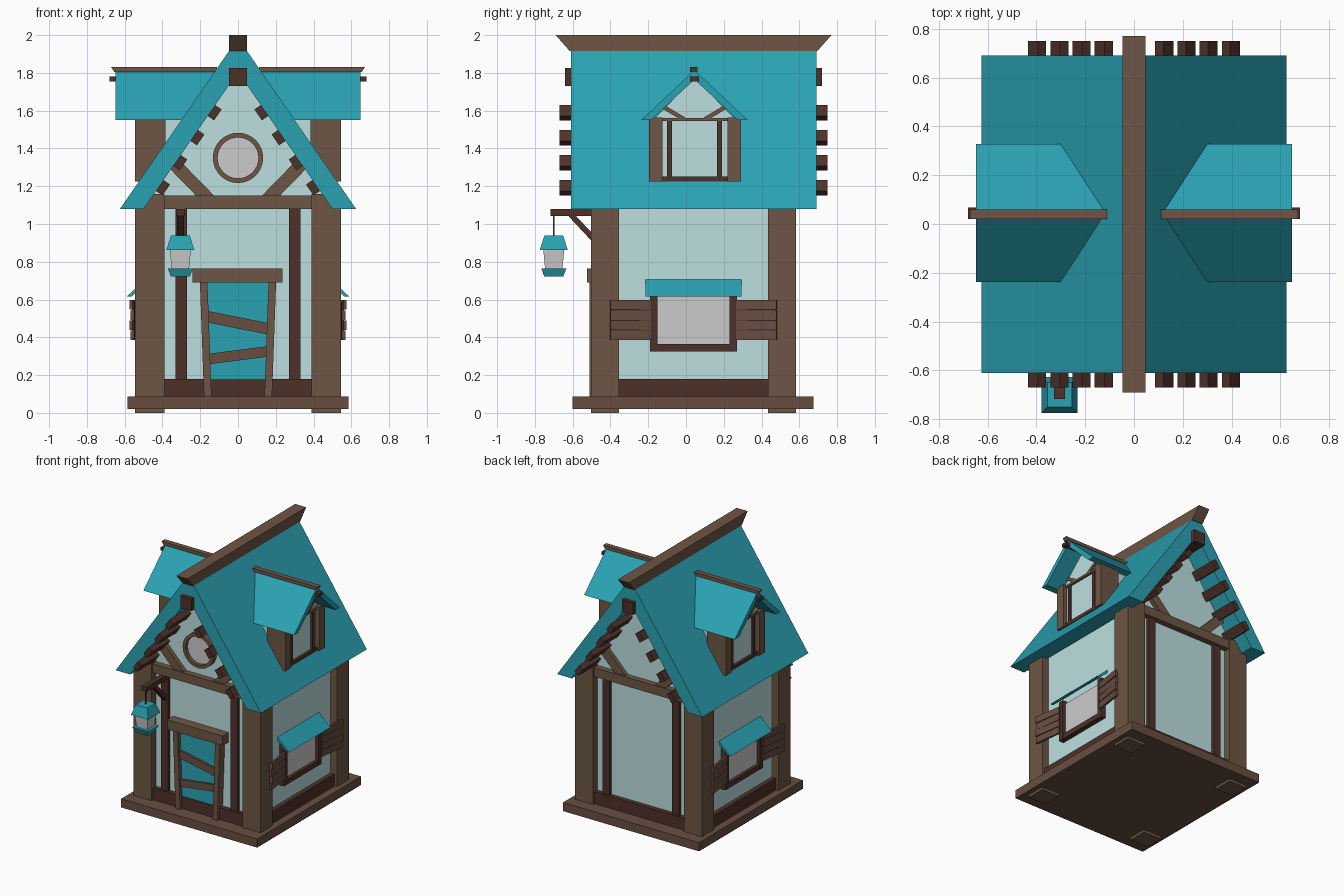
import bpy, bmesh, math
from mathutils import Vector

if "Cube" in bpy.data.objects:
    bpy.data.objects.remove(bpy.data.objects["Cube"])


def mat(name, r, g, b):
    m = bpy.data.materials.new(name)
    m.diffuse_color = (r, g, b, 1)
    m.use_nodes = True
    m.node_tree.nodes["Principled BSDF"].inputs["Base Color"].default_value = m.diffuse_color
    return m


TEAL = mat("teal", .023, .36, .45)
PLASTER = mat("plaster", .51, .74, .74)
WOOD = mat("wood", .156, .093, .058)
DARK = mat("dark_wood", .076, .031, .023)
PLANK = mat("plank_wood", .138, .076, .053)

# Helper: centre plane for front/back mirroring
mid = bpy.data.objects.new("mirror_centre", None)
mid.location = (0, .04, 0)
mid.hide_render = True
bpy.context.collection.objects.link(mid)


def finish(name, bm, material, mirror=""):
    bmesh.ops.recalc_face_normals(bm, faces=bm.faces)
    me = bpy.data.meshes.new(name)
    bm.to_mesh(me)
    bm.free()
    ob = bpy.data.objects.new(name, me)
    bpy.context.collection.objects.link(ob)
    if material:
        me.materials.append(material)
    if mirror:
        md = ob.modifiers.new("Mirror", 'MIRROR')
        md.use_axis = ("x" in mirror, "y" in mirror, False)
        md.use_mirror_merge = False
        md.mirror_object = mid
    return ob


def prism(name, pts, axis, a, b, material, mirror=""):
    """Extrude a 2D profile along an axis; a and b may be functions of the point."""
    put = {"x": lambda u, v, t: (t, u, v), "y": lambda u, v, t: (u, t, v),
           "z": lambda u, v, t: (u, v, t)}[axis]
    bm = bmesh.new()
    ends = [[bm.verts.new(put(u, v, t(u, v) if callable(t) else t)) for u, v in pts]
            for t in (a, b)]
    n = len(pts)
    bm.faces.new(ends[0])
    bm.faces.new(ends[1][::-1])
    for i in range(n):
        j = (i + 1) % n
        bm.faces.new((ends[0][i], ends[1][i], ends[1][j], ends[0][j]))
    return finish(name, bm, material, mirror)


def box(name, x0, x1, y0, y1, z0, z1, material, mirror=""):
    return prism(name, [(x0, y0), (x1, y0), (x1, y1), (x0, y1)], "z", z0, z1, material, mirror)


def bar(name, p, q, width, axis, a, b, material, mirror=""):
    """Straight bar between two 2D points."""
    p, q = Vector(p), Vector(q)
    d = (q - p).normalized() * width / 2
    n = Vector((-d.y, d.x))
    return prism(name, [p + n, q + n, q - n, p - n], axis, a, b, material, mirror)


SLOPE = 1.448


def roof_x(z):
    return .045 + (1.92 - z) / SLOPE


# Base and corner posts
box("base_slab", -.585, .585, -.60, .675, .02, .087, PLANK)
box("corner_post", .39, .545, -.503, -.355, 0, 1.16, WOOD, "xy")

# Plastered walls with gables
prism("walls", [(-.49, .08), (.49, .08), (.49, 1.11), (0, 1.83), (-.49, 1.11)],
      "y", -.45, .53, PLASTER)

# Timber framing
box("front_sill_beam", -.40, .40, -.485, -.44, .08, .18, DARK, "y")
box("side_sill_beam", .48, .525, -.36, .44, .08, .18, DARK, "x")
box("wall_stud", .27, .33, -.475, -.44, .17, 1.09, DARK, "xy")
box("gable_beam", -.395, .395, -.495, -.44, 1.08, 1.15, WOOD, "y")
bar("gable_brace", (.345, 1.325), (.145, 1.12), .068, "y", -.482, -.44, WOOD, "xy")

# Main roof, both slopes in one profile
prism("main_roof", [(-.625, 1.08), (0, 1.985), (.625, 1.08), (.50, 1.08), (0, 1.804), (-.50, 1.08)],
      "y", -.61, .69, TEAL)
prism("ridge_beam", [(-.69, 2), (.77, 2), (.695, 1.915), (-.615, 1.915)], "x", -.047, .047, WOOD)
box("gable_apex_block", -.048, .048, -.64, -.44, 1.73, 1.825, DARK, "y")

# Rafter ends under the roof edges
dirn = Vector((-1, SLOPE)).normalized() * .035
for i in range(4):
    c = Vector((.397 - .091 * i, 1.192 + .1325 * i))
    bar("rafter_end", c - dirn, c + dirn, .042, "y", -.67, -.43, DARK, "xy")

# Round gable window
bm = bmesh.new()
ring = [bm.verts.new((r, y, 1.35)) for r, y in ((.108, -.49), (.133, -.49), (.133, -.44), (.108, -.44))]
edges = [bm.edges.new((ring[i], ring[(i + 1) % 4])) for i in range(4)]
bmesh.ops.spin(bm, geom=ring + edges, cent=(0, 0, 1.35), axis=(0, 1, 0),
               angle=math.tau, steps=32, use_merge=True)
bmesh.ops.remove_doubles(bm, verts=bm.verts, dist=.0005)
finish("round_window_frame", bm, WOOD)
disc = [(.115 * math.cos(math.tau * i / 32), 1.35 + .115 * math.sin(math.tau * i / 32)) for i in range(32)]
prism("round_window_pane", disc, "y", -.465, -.44, None)

# Front door
prism("door_panel", [(-.17, .70), (.165, .70), (.15, .085), (-.15, .085)], "y", -.48, -.44, TEAL)
for s in (-1, 1):
    bar("door_jamb", (.182 * s, .70), (.16 * s, .085), .04, "y", -.512, -.44, WOOD)
box("door_lintel", -.24, .235, -.525, -.44, .69, .765, WOOD)
bar("door_board_upper", (-.165, .51), (.16, .445), .06, "y", -.495, -.47, PLANK)
bar("door_board_lower", (-.155, .285), (.155, .325), .055, "y", -.495, -.47, PLANK)

# Side windows with awnings and shutters
box("side_window_pane", .48, .505, -.16, .235, .355, .62, None, "x")
box("side_window_jamb", .48, .53, -.19, -.15, .325, .64, DARK, "xy")
box("side_window_sill", .48, .529, -.15, .23, .325, .365, DARK, "x")
prism("window_awning", [(.48, .715), (.59, .615), (.565, .615), (.48, .69)],
      "y", -.215, .295, TEAL, "x")
for i in range(4):
    z = .385 + i * .054
    out = .566 if i % 2 else .561
    bar("shutter_slat", (.532, -.18), (out, -.40), .016, "z", z, z + .05, PLANK, "xy")
bar("shutter_backing", (.528, -.18), (.555, -.395), .012, "z", .395, .585, DARK, "xy")


# Dormers on both slopes
def inner(y, z):
    return roof_x(z) - .06


prism("dormer_roof", [(-.237, 1.55), (.045, 1.815), (.327, 1.55), (.275, 1.55), (.045, 1.765), (-.185, 1.55)],
      "x", .648, inner, TEAL, "x")
prism("dormer_ridge", [(.11, 1.83), (.672, 1.83), (.655, 1.805), (.11, 1.805)],
      "y", .02, .06, WOOD, "x")
box("dormer_apex_block", .50, .68, .02, .068, 1.755, 1.78, DARK, "x")
prism("dormer_walls", [(-.17, 1.235), (.26, 1.235), (.26, 1.555), (.045, 1.775), (-.17, 1.555)],
      "x", .51, inner, PLASTER, "x")
for y in (-.195, .22):
    box("dormer_post", .385, .545, y, y + .07, 1.225, 1.565, WOOD, "x")
for y in (-.10, .165):
    box("dormer_stud", .49, .525, y, y + .025, 1.245, 1.55, DARK, "x")
box("dormer_sill", .48, .53, -.13, .225, 1.225, 1.252, DARK, "x")
box("dormer_head_beam", .48, .527, -.14, .235, 1.545, 1.562, WOOD, "x")
for s in (-1, 1):
    bar("dormer_brace", (.045 + s * .165, 1.62), (.045 + s * .055, 1.555), .022, "x", .48, .522, WOOD, "x")

# Hanging lantern by the door
LX, LY = -.305, -.70
box("lantern_arm", LX - .022, LX + .022, -.717, -.44, 1.043, 1.08, DARK)
bar("lantern_arm_brace", (-.61, 1.05), (-.46, .89), .03, "x", LX - .018, LX + .018, DARK)
box("lantern_rod", LX - .004, LX + .004, LY - .004, LY + .004, .93, 1.05, DARK)


def frustum(name, r0, r1, z0, z1, material):
    bpy.ops.mesh.primitive_cone_add(vertices=4, radius1=r0 * math.sqrt(2), radius2=r1 * math.sqrt(2),
                                    depth=z1 - z0, location=(LX, LY, (z0 + z1) / 2),
                                    rotation=(0, 0, math.pi / 4))
    ob = bpy.context.object
    ob.name = name
    if material:
        ob.data.materials.append(material)


frustum("lantern_cap", .074, .05, .862, .938, TEAL)
frustum("lantern_glass", .045, .056, .755, .87, None)
frustum("lantern_base", .05, .067, .722, .765, TEAL)
